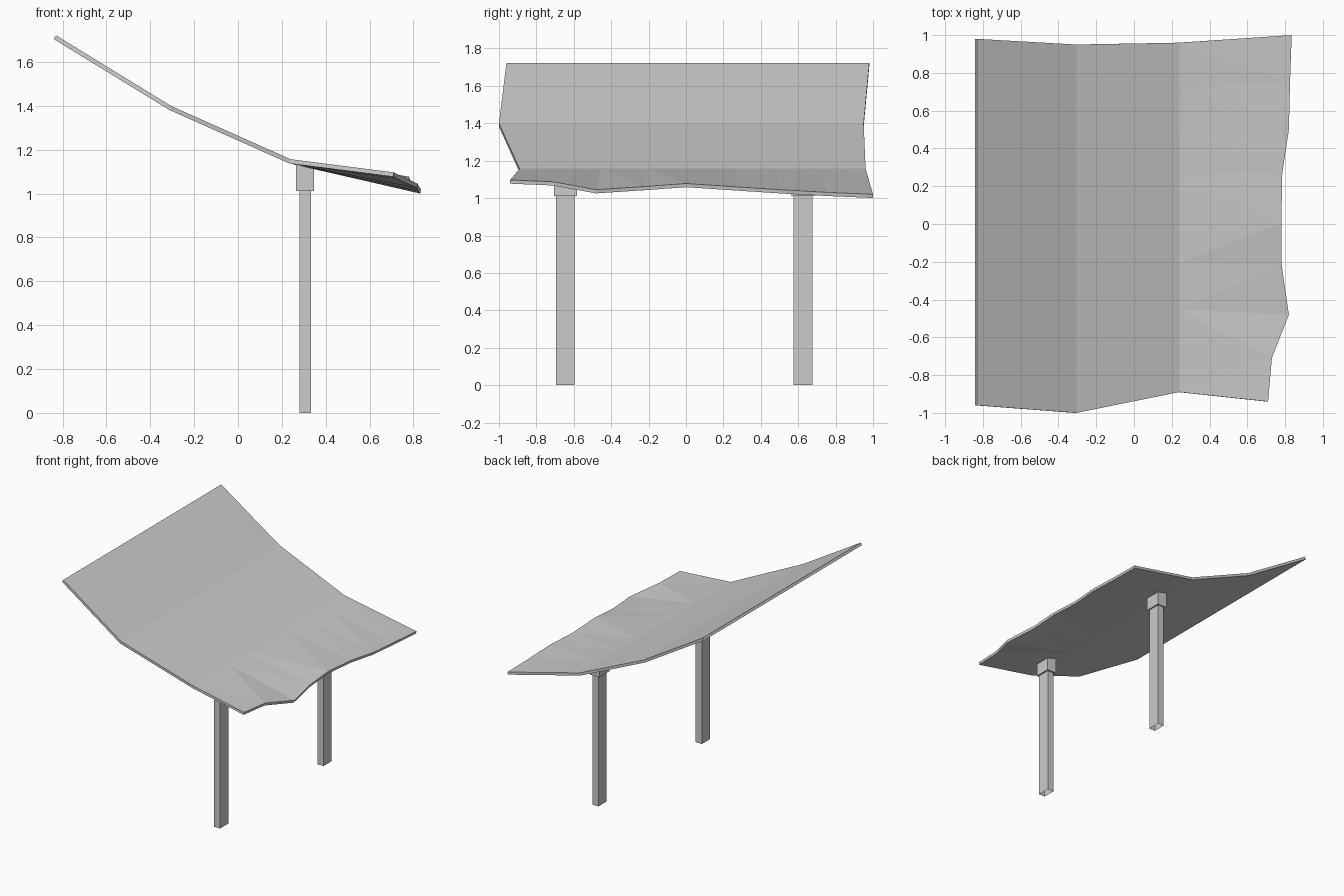
import bpy, bmesh

if "Cube" in bpy.data.objects:
    bpy.data.objects.remove(bpy.data.objects["Cube"])

# Roof panel: three straight rows, then a wavy front lip
edge = [(0.71, -0.94, 1.097), (0.73, -0.71, 1.087), (0.82, -0.48, 1.045),
        (0.782, -0.22, 1.062), (0.78, 0.0, 1.078), (0.785, 0.27, 1.06),
        (0.82, 0.50, 1.045), (0.826, 0.75, 1.031), (0.835, 1.0, 1.02)]
straight = [(-0.83, 1.722, -0.96, 0.98), (-0.305, 1.4, -1.0, 0.95), (0.24, 1.157, -0.89, 0.96)]
ts = [(p[1] + 0.94) / 1.94 for p in edge]

bm = bmesh.new()
rows = [[bm.verts.new((x, y0 + (y1 - y0) * t, z)) for t in ts] for x, z, y0, y1 in straight]
rows.append([bm.verts.new(p) for p in edge])
for a, b in zip(rows, rows[1:]):
    for i in range(len(ts) - 1):
        bm.faces.new((a[i], b[i], b[i + 1], a[i + 1]))
bmesh.ops.triangulate(bm, faces=bm.faces[:])
mesh = bpy.data.meshes.new("roof_panel")
bm.to_mesh(mesh)
bm.free()
roof = bpy.data.objects.new("roof_panel", mesh)
bpy.context.collection.objects.link(roof)
solid = roof.modifiers.new("thickness", "SOLIDIFY")
solid.thickness = 0.02
solid.offset = -1
solid.use_even_offset = True


def prism(name, x0, x1, y0, y1, z0, z_left, z_right, open_bottom=False):
    """Box whose top may slope along x."""
    v = [(x0, y0, z0), (x1, y0, z0), (x1, y1, z0), (x0, y1, z0),
         (x0, y0, z_left), (x1, y0, z_right), (x1, y1, z_right), (x0, y1, z_left)]
    f = [(0, 1, 5, 4), (1, 2, 6, 5), (2, 3, 7, 6), (3, 0, 4, 7), (4, 5, 6, 7)]
    if not open_bottom:
        f.append((3, 2, 1, 0))
    m = bpy.data.meshes.new(name)
    m.from_pydata(v, [], f)
    bpy.context.collection.objects.link(bpy.data.objects.new(name, m))


# Posts and the brackets under the roof
for side, y in (("front", -0.645), ("back", 0.625)):
    prism(side + "_post", 0.28, 0.333, y - 0.05, y + 0.05, 0, 1.012, 1.012, True)
    prism(side + "_bracket", 0.264, 0.346, y - 0.062, y + 0.062, 1.012, 1.134, 1.113)
